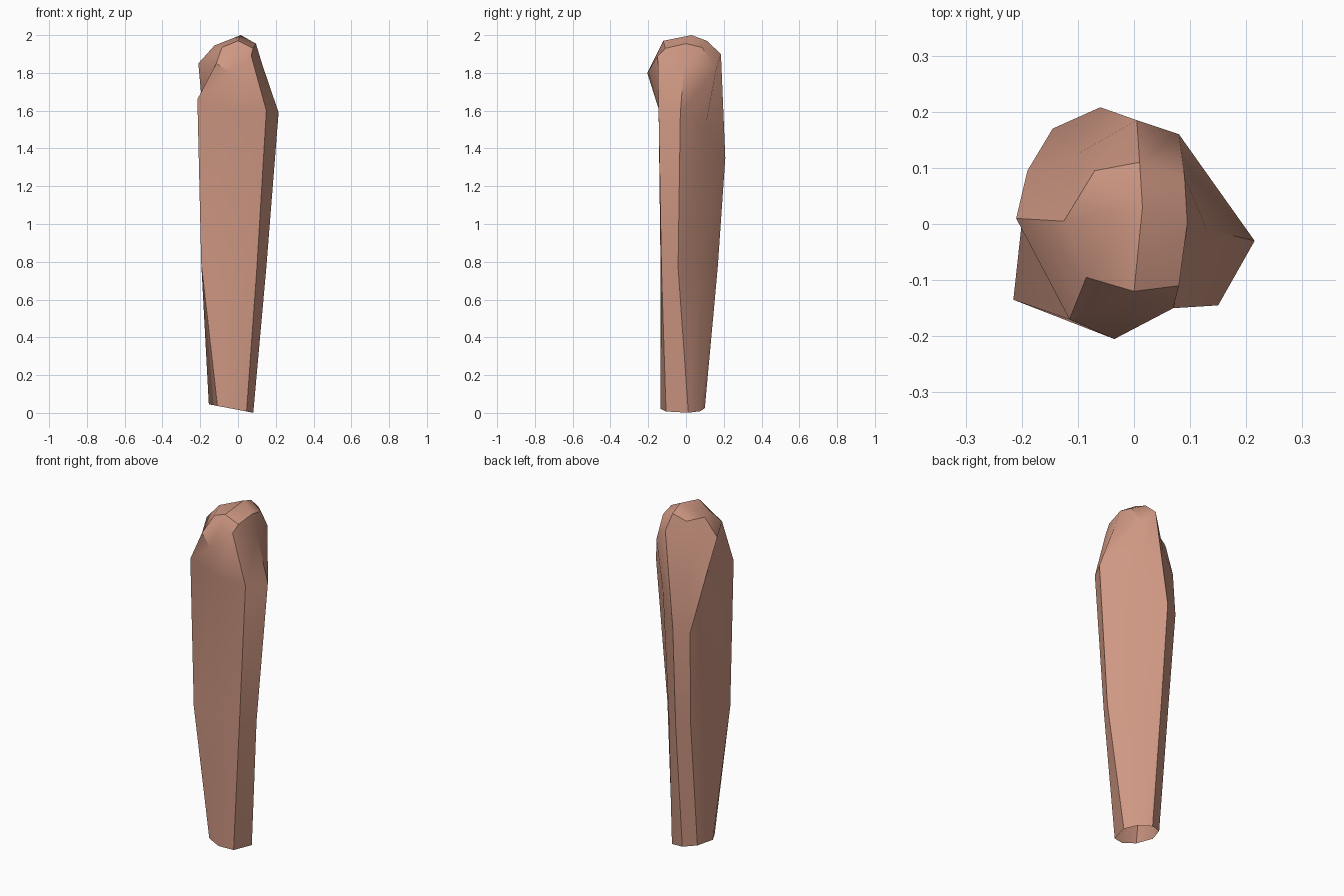
import bpy, bmesh, math

cube = bpy.data.objects.get("Cube")
if cube:
    bpy.data.objects.remove(cube, do_unlink=True)

# Skin material
skin = bpy.data.materials.new("warm skin")
skin.use_nodes = True
colour = (0.62, 0.31, 0.225, 1)
skin.diffuse_color = colour
bsdf = skin.node_tree.nodes["Principled BSDF"]
bsdf.inputs["Base Color"].default_value = colour
bsdf.inputs["Roughness"].default_value = 0.8

# Open, slightly tilted round base
base = []
for deg in (232, 272, 312, 375, 412, 455, 495, 545):
    a = math.radians(deg)
    x, y = -0.035 + 0.12 * math.cos(a), -0.018 + 0.118 * math.sin(a)
    base.append((x, y, (0.085 - x) * 0.19))

# Cross-sections, counter-clockwise from the front -x corner
middle = [(-0.195, -0.132, 0.80), (-0.04, -0.135, 0.78), (0.10, -0.13, 0.77), (0.15, -0.042, 0.77),
          (0.06, 0.075, 0.77), (-0.05, 0.168, 0.77), (-0.125, 0.135, 0.77), (-0.175, 0.03, 0.78)]
widest = [(-0.215, -0.135, 1.66), (-0.035, -0.142, 1.60), (0.15, -0.145, 1.60), (0.215, -0.03, 1.59),
          (0.08, 0.10, 1.50), (-0.06, 0.208, 1.35), (-0.145, 0.17, 1.33), (-0.19, 0.095, 1.63)]
shoulder = [(-0.115, -0.17, 1.85), (-0.035, -0.205, 1.80), (0.07, -0.15, 1.89), (0.13, -0.01, 1.84),
            (0.08, 0.16, 1.82), (0.005, 0.185, 1.90), (-0.10, 0.125, 1.72), (-0.21, 0.01, 1.85)]
crown = [(-0.085, -0.095, 1.935), (0, -0.12, 1.97), (0.08, -0.11, 1.93), (0.095, 0, 1.955),
         (0.09, 0.085, 1.935), (0.01, 0.11, 1.97), (-0.07, 0.095, 1.94), (-0.125, 0.005, 1.945)]

# Loft the rings and close the tip
bm = bmesh.new()
rings = [[bm.verts.new(p) for p in ring] for ring in (base, middle, widest, shoulder, crown)]
for low, high in zip(rings, rings[1:]):
    for i in range(8):
        j = (i + 1) % 8
        bm.faces.new((low[i], low[j], high[j], high[i]))
apex = bm.verts.new((0.015, 0.03, 2.0))
for i in range(8):
    bm.faces.new((rings[-1][i], rings[-1][(i + 1) % 8], apex))

mesh = bpy.data.meshes.new("finger")
bm.to_mesh(mesh)
bm.free()
mesh.materials.append(skin)
finger = bpy.data.objects.new("finger", mesh)
bpy.context.collection.objects.link(finger)

# Soft shading with crisp ridges
bpy.ops.object.select_all(action='DESELECT')
finger.select_set(True)
bpy.context.view_layer.objects.active = finger
bpy.ops.object.shade_smooth_by_angle(angle=math.radians(35))
